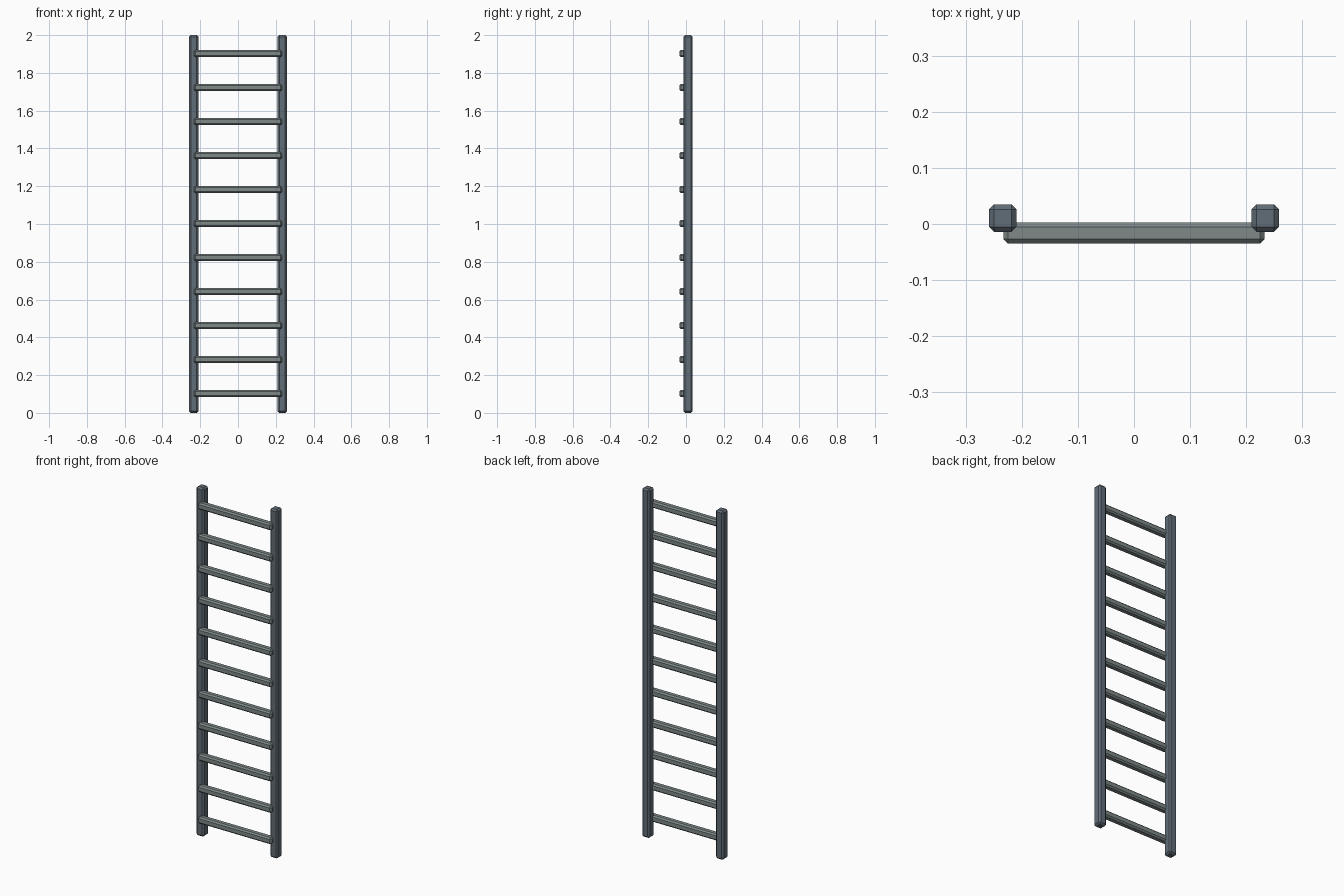
import bpy
import bmesh

if "Cube" in bpy.data.objects:
    bpy.data.objects.remove(bpy.data.objects["Cube"])


def material(name, color):
    mat = bpy.data.materials.new(name)
    mat.diffuse_color = color
    mat.use_nodes = True
    mat.node_tree.nodes["Principled BSDF"].inputs["Base Color"].default_value = mat.diffuse_color
    return mat


def chamfered_bar(name, size, location, chamfer, mat):
    """Box with every edge cut by one flat chamfer."""
    bm = bmesh.new()
    bmesh.ops.create_cube(bm, size=1)
    bmesh.ops.scale(bm, vec=size, verts=bm.verts)
    bmesh.ops.bevel(bm, geom=bm.edges[:], offset=chamfer, segments=1,
                    affect='EDGES', clamp_overlap=True)
    mesh = bpy.data.meshes.new(name)
    bm.to_mesh(mesh)
    bm.free()
    mesh.materials.append(mat)
    obj = bpy.data.objects.new(name, mesh)
    obj.location = location
    bpy.context.collection.objects.link(obj)
    return obj


rail_mat = material("blue_grey_metal", (0.12, 0.155, 0.185, 1))
rung_mat = material("grey_metal", (0.21, 0.25, 0.25, 1))

# Two upright rails
for side, x in (("left", -0.234), ("right", 0.234)):
    chamfered_bar(f"{side}_rail", (0.049, 0.049, 2.0), (x, 0.0105, 1.0),
                  0.009, rail_mat)

# Eleven rungs set into the front of the rails
for i in range(11):
    chamfered_bar(f"rung_{i + 1}", (0.466, 0.038, 0.038),
                  (0, -0.016, 0.102 + 0.18 * i), 0.008, rung_mat)
